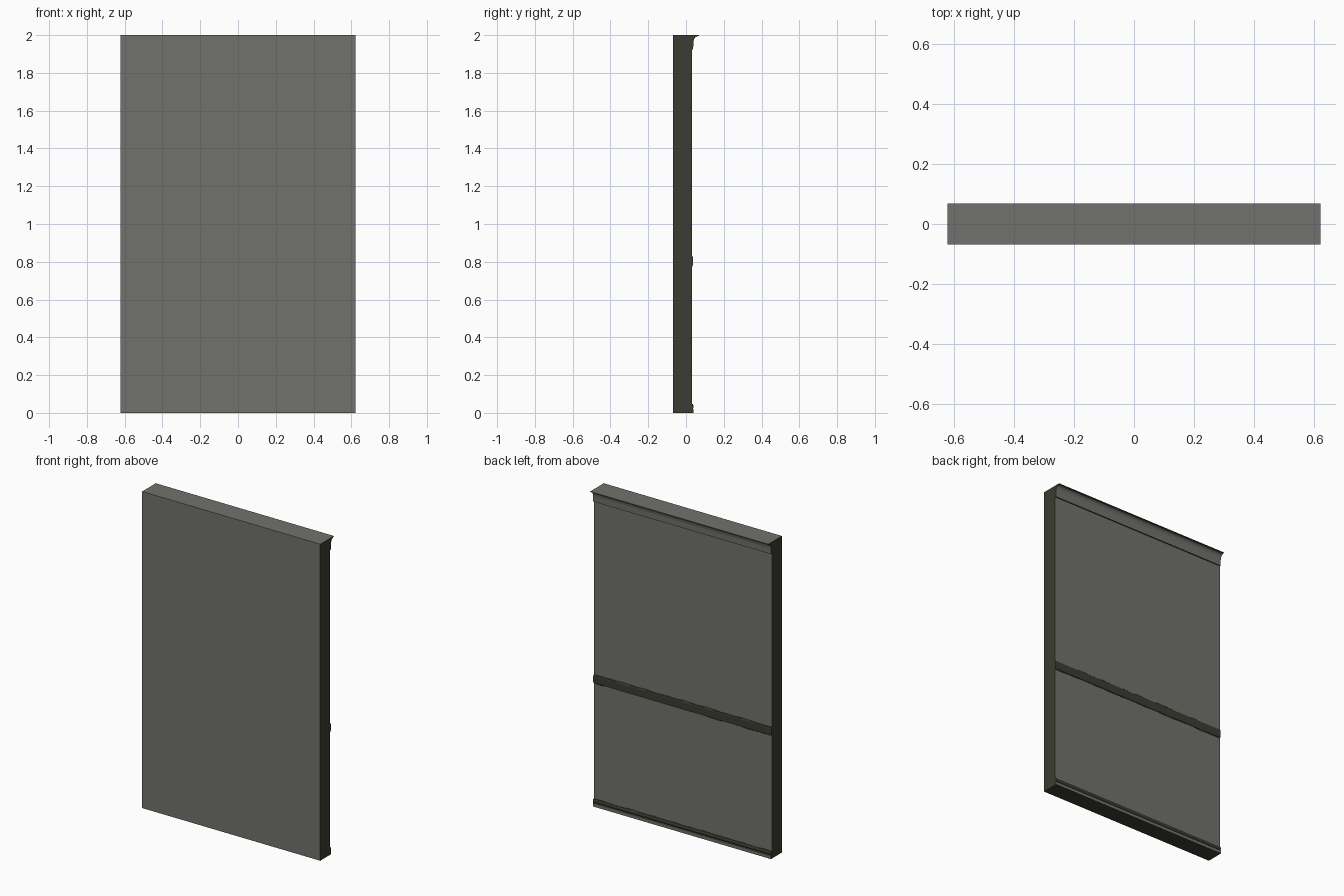
import bpy, bmesh, random

if "Cube" in bpy.data.objects:
    bpy.data.objects.remove(bpy.data.objects["Cube"])
random.seed(4)
HALF = 0.6225   # half wall length
BACK = 0.031    # y of the decorated wall face


def material(name, rgb):
    m = bpy.data.materials.new(name)
    m.diffuse_color = (*rgb, 1)
    m.use_nodes = True
    m.node_tree.nodes["Principled BSDF"].inputs["Base Color"].default_value = m.diffuse_color
    return m


grey = material("plaster grey", (0.165, 0.165, 0.150))
dark = material("dark olive", (0.045, 0.045, 0.033))


def extrude_profile(name, profile, dark_rule, cuts=1, worn=()):
    """Sweep a (y, z) outline along x; worn outline points wobble in height."""
    bm = bmesh.new()
    rings = []
    for i in range(cuts + 1):
        x = -HALF + 2 * HALF * i / cuts
        ring = []
        for k, (y, z) in enumerate(profile):
            dz = random.uniform(-0.003, 0.003) if k in worn and 0 < i < cuts else 0
            ring.append(bm.verts.new((x, y, z + dz)))
        rings.append(ring)
    n = len(profile)
    for a, b in zip(rings, rings[1:]):
        for k in range(n):
            j = (k + 1) % n
            bm.faces.new((a[k], a[j], b[j], b[k]))
    bm.faces.new(rings[0])
    bm.faces.new(rings[-1])
    bmesh.ops.recalc_face_normals(bm, faces=bm.faces)
    for f in bm.faces:
        ends = abs(f.normal.x) > 0.9
        f.material_index = int(ends or dark_rule(f.normal, f.calc_center_median()))
    me = bpy.data.meshes.new(name)
    bm.to_mesh(me)
    bm.free()
    me.materials.append(grey)
    me.materials.append(dark)
    ob = bpy.data.objects.new(name, me)
    bpy.context.collection.objects.link(ob)
    return ob


# Main wall slab with dark ends and underside
extrude_profile("wall", [(-0.068, 0), (BACK, 0), (BACK, 2), (-0.068, 2)],
                lambda n, c: n.z < -0.9)

# Crown moulding with a cove under the top lip
extrude_profile("crown_moulding",
                [(BACK, 1.925), (0.038, 1.925), (0.039, 1.962), (0.042, 1.976),
                 (0.048, 1.987), (0.057, 1.993), (0.068, 1.997), (0.068, 2.0), (BACK, 2.0)],
                lambda n, c: n.z < -0.85)

# Chair rail, dark with slightly worn edges
extrude_profile("chair_rail",
                [(BACK, 0.775), (0.035, 0.777), (0.037, 0.785), (0.037, 0.822),
                 (0.035, 0.829), (BACK, 0.832)],
                lambda n, c: True, cuts=24, worn=(0, 5))

# Baseboard: plain foot with a dark rounded bead above
extrude_profile("baseboard",
                [(BACK, 0), (0.041, 0), (0.041, 0.016), (0.037, 0.024), (0.041, 0.031),
                 (0.041, 0.039), (0.037, 0.045), (BACK, 0.046)],
                lambda n, c: n.z < -0.9 or c.z > 0.018, cuts=24, worn=(7,))
